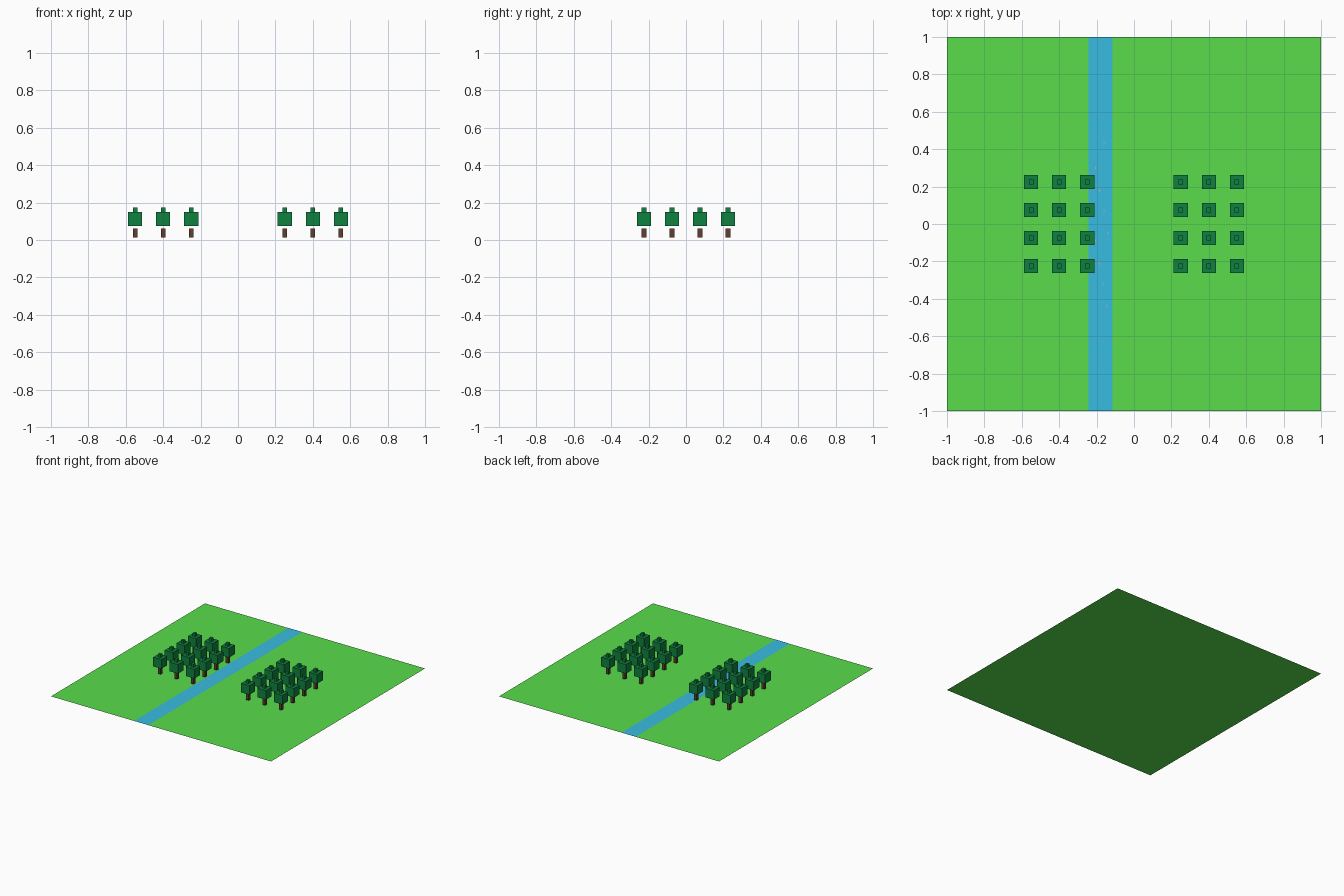
import bpy

if "Cube" in bpy.data.objects:
    bpy.data.objects.remove(bpy.data.objects["Cube"])


def material(name, rgb):
    m = bpy.data.materials.new(name)
    m.diffuse_color = (*rgb, 1)
    m.use_nodes = True
    m.node_tree.nodes["Principled BSDF"].inputs["Base Color"].default_value = m.diffuse_color
    return m


GRASS = material("grass", (0.10, 0.72, 0.07))
WATER = material("water", (0.04, 0.50, 0.75))
LEAF = material("leaf", (0.005, 0.22, 0.05))
BARK = material("bark", (0.11, 0.05, 0.03))
SILVER = material("silver_fish", (0.25, 0.5, 0.55))
ORANGE = material("orange_fish", (0.6, 0.4, 0.3))


def flat(name, points, z, mat):
    me = bpy.data.meshes.new(name)
    me.from_pydata([(x, y, z) for x, y in points], [], [range(len(points))])
    me.materials.append(mat)
    ob = bpy.data.objects.new(name, me)
    bpy.context.collection.objects.link(ob)
    return ob


def rect(x0, x1, y0, y1):
    return [(x0, y0), (x1, y0), (x1, y1), (x0, y1)]


def box(name, x, y, z0, z1, w, mat):
    bpy.ops.mesh.primitive_cube_add(size=1, location=(x, y, (z0 + z1) / 2))
    ob = bpy.context.object
    ob.name = name
    ob.scale = (w, w, z1 - z0)
    ob.data.materials.append(mat)
    return ob


# Meadow and river
flat("meadow", rect(-1, 1, -1, 1), 0, GRASS)
flat("river", rect(-0.243, -0.115, -1, 1), 0.001, WATER)

# Tiny fish at the water surface
fish = [(-0.16, 0.43), (-0.205, 0.30), (-0.185, 0.18), (-0.16, 0.07),
        (-0.14, -0.05), (-0.205, -0.09), (-0.185, -0.21), (-0.165, -0.32),
        (-0.145, -0.44)]
for i, (x, y) in enumerate(fish):
    flat("fish", [(x - 0.004, y), (x, y - 0.01), (x + 0.004, y), (x, y + 0.01)],
         0.002, ORANGE if i in (1, 2, 5, 6) else SILVER)

# Two groves of block trees
for x in (-0.55, -0.40, -0.25, 0.25, 0.40, 0.55):
    for y in (-0.225, -0.075, 0.075, 0.225):
        box("tree_trunk", x, y, 0.0125, 0.0625, 0.025, BARK)
        box("tree_crown", x, y, 0.075, 0.15, 0.075, LEAF)
        box("tree_tip", x, y, 0.15, 0.175, 0.025, LEAF)
